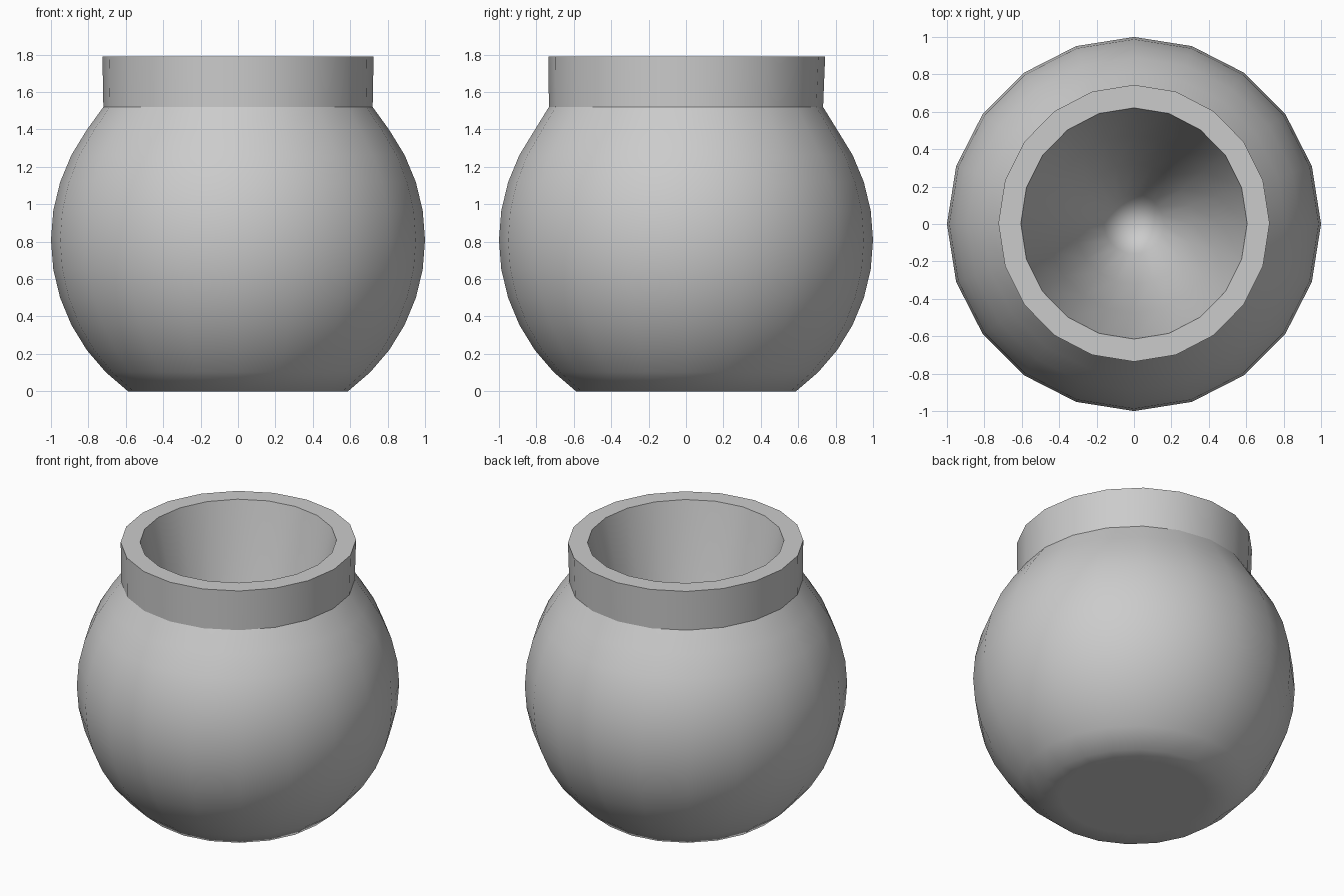
import bpy, bmesh, math

if "Cube" in bpy.data.objects:
    bpy.data.objects.remove(bpy.data.objects["Cube"])

SIDES = 20
STEP = math.radians(9)
CENTRE_Z = math.cos(4 * STEP)  # sphere centre, so the cut base sits on z = 0

# Each ring: radius in x, radius in y, height, y offset, sharp edge
rings = [(0.454, 0.454, 0.0, 0, False)]
# Round body: sphere bands from the flat base to just under the collar
for k in range(-6, 5):
    r = math.cos(k * STEP)
    rings.append((r, r, CENTRE_Z + math.sin(k * STEP), 0, False))
# Collar, rim and deep tapering hollow
rings += [
    (0.72, 0.733, 1.52, 0, True),
    (0.725, 0.74, 1.79, 0.004, True),
    (0.605, 0.618, 1.79, 0.003, True),
    (0.467, 0.475, 1.17, 0, False),
    (0.318, 0.322, 0.68, 0, False),
    (0.16, 0.16, 0.33, 0, False),
]

bm = bmesh.new()


def add_ring(rx, ry, z, dy):
    return [bm.verts.new((rx * math.cos(a), ry * math.sin(a) + dy, z))
            for a in (2 * math.pi * i / SIDES for i in range(SIDES))]


loops = [add_ring(*ring[:4]) for ring in rings]

# Walls between neighbouring rings
for low, high in zip(loops, loops[1:]):
    for i in range(SIDES):
        j = (i + 1) % SIDES
        bm.faces.new((low[i], low[j], high[j], high[i]))

# Flat base and bottom of the hollow, closed with fans
base = bm.verts.new((0, 0, 0))
floor = bm.verts.new((0, 0, 0.13))
for i in range(SIDES):
    j = (i + 1) % SIDES
    bm.faces.new((base, loops[0][j], loops[0][i]))
    bm.faces.new((floor, loops[-1][i], loops[-1][j]))

# Smooth shading, crisp collar and rim edges
for f in bm.faces:
    f.smooth = True
for ring, loop in zip(rings, loops):
    if ring[4]:
        for i in range(SIDES):
            bm.edges.get((loop[i], loop[(i + 1) % SIDES])).smooth = False

mesh = bpy.data.meshes.new("round_pot")
bm.to_mesh(mesh)
bm.free()
pot = bpy.data.objects.new("round_pot", mesh)
bpy.context.collection.objects.link(pot)
